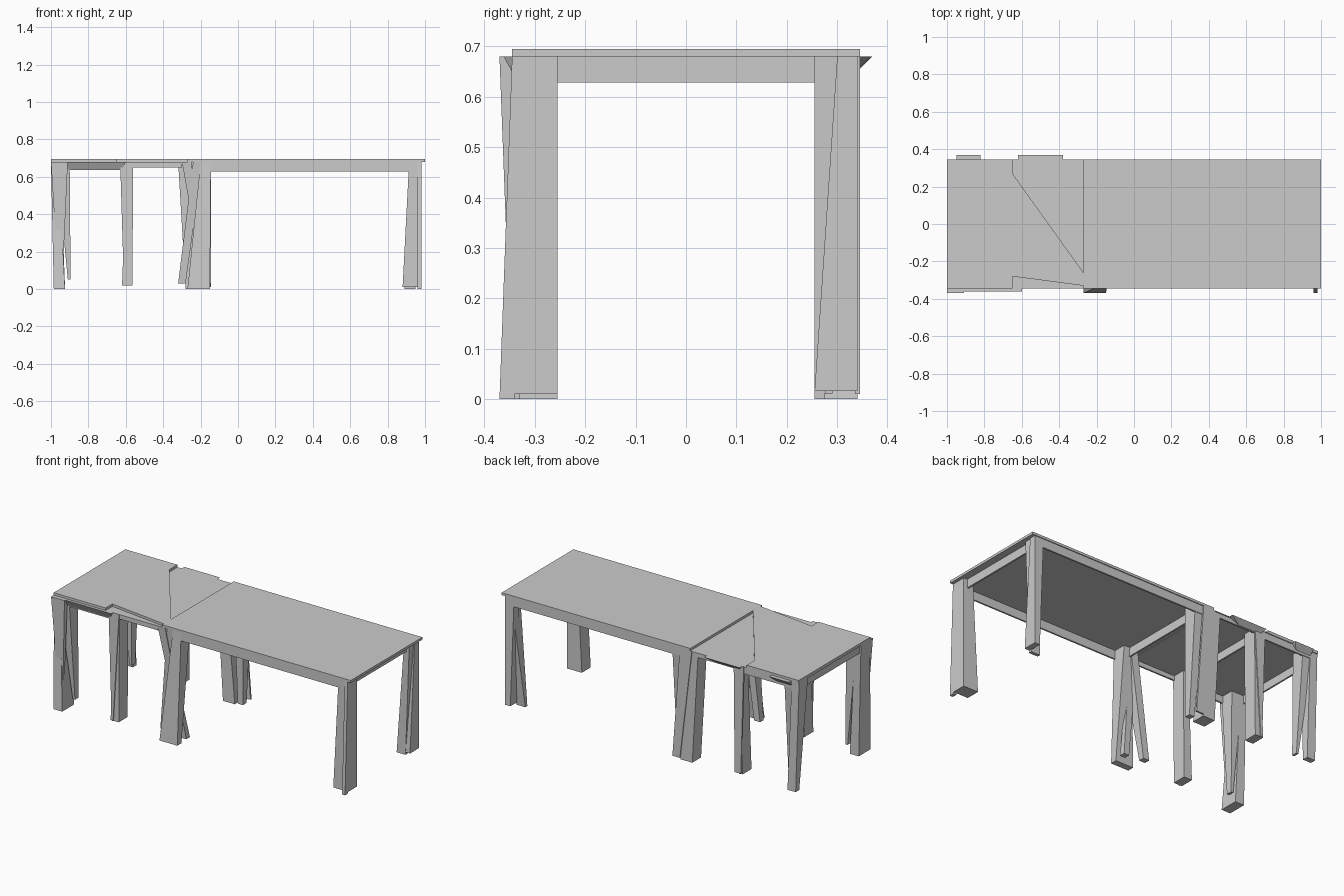
import bpy, bmesh

cube = bpy.data.objects.get("Cube")
if cube:
    bpy.data.objects.remove(cube, do_unlink=True)

grey = bpy.data.materials.new("plain_grey")
grey.use_nodes = True
colour = (0.6, 0.6, 0.6, 1)
grey.diffuse_color = colour
grey.node_tree.nodes["Principled BSDF"].inputs["Base Color"].default_value = colour

TOP, RIM, APRON = 0.695, 0.68, 0.628
HALF = 0.345
SEAM = -0.27


def finish(name, bm):
    bmesh.ops.recalc_face_normals(bm, faces=bm.faces)
    mesh = bpy.data.meshes.new(name)
    bm.to_mesh(mesh)
    bm.free()
    mesh.materials.append(grey)
    obj = bpy.data.objects.new(name, mesh)
    bpy.context.collection.objects.link(obj)


def loft(bm, low, high, z0, z1):
    """Join a low and a high rectangle, each given as (x range, y range)."""
    rings = []
    for ((xa, xb), (ya, yb)), z in ((low, z0), (high, z1)):
        corners = ((xa, ya), (xb, ya), (xb, yb), (xa, yb))
        rings.append([bm.verts.new((x, y, z)) for x, y in corners])
    a, b = rings
    bm.faces.new(a)
    bm.faces.new(b)
    for i in range(4):
        j = (i + 1) % 4
        # Split the sides so tapered faces stay flat
        bm.faces.new((a[i], a[j], b[j]))
        bm.faces.new((a[i], b[j], b[i]))


def box(name, xs, ys, z0, z1):
    bm = bmesh.new()
    loft(bm, (xs, ys), (xs, ys), z0, z1)
    finish(name, bm)


def leg(name, side, splinters):
    """A leg of opposing tapered splinters; side is -1 front, 1 back."""
    bm = bmesh.new()
    flip = lambda r: tuple(sorted((side * r[0], side * r[1])))
    for low_x, low_y, high_x, high_y, z0 in splinters:
        loft(bm, (low_x, flip(low_y)), (high_x, flip(high_y)), z0, RIM)
    finish(name, bm)


# Table tops: a whole slab, and a shorter one with broken corners on a thin plate
box("long_top", (SEAM, 1), (-HALF, HALF), RIM, TOP)
box("short_top_plate", (-1, SEAM), (-HALF, HALF), RIM - 0.003, RIM)

bm = bmesh.new()
outline = ((-1, -HALF), (-0.65, -HALF), (-0.65, -0.28), (SEAM, -0.33),
           (SEAM, -0.26), (-0.65, 0.27), (-0.65, HALF), (-1, HALF))
base = bm.faces.new([bm.verts.new((x, y, RIM)) for x, y in outline])
raised = bmesh.ops.extrude_face_region(bm, geom=[base], use_keep_orig=True)["geom"]
for vert in (g for g in raised if isinstance(g, bmesh.types.BMVert)):
    vert.co.z = TOP
finish("short_top", bm)

# Aprons along the long sides and across the ends
for label, side in (("front", -1), ("back", 1)):
    ys = tuple(sorted((side * 0.33, side * 0.34)))
    box(label + "_long_apron", (-0.2, 0.94), ys, APRON, RIM)
    box(label + "_short_apron", (-0.97, -0.6), ys, 0.635, RIM)
    box(label + "_link_apron", (-0.6, -0.3), ys, 0.65, RIM)
for label, x in (("left_end", 0.95), ("long_inner", -0.19),
                 ("short_inner", -0.59), ("right_end", -0.985)):
    box(label + "_apron", (x - 0.005, x + 0.005), (-0.3, 0.3), APRON, RIM)

# Loose strips peeling away from the aprons
leg("front_short_strip", -1, [
    ((-0.98, -0.62), (0.335, 0.34), (-1, -0.6), (0.345, 0.362), 0.64)])
leg("back_link_strip", 1, [
    ((-0.6, -0.45), (0.335, 0.34), (-0.62, -0.38), (0.345, 0.37), 0.655)])
leg("back_short_strip", 1, [
    ((-0.95, -0.85), (0.335, 0.34), (-0.95, -0.82), (0.345, 0.37), 0.65)])

# Legs: an inner post and splinters, each tapering its own way
INNER, THIN, EDGE = (0.255, 0.34), (0.255, 0.29), (0.335, 0.345)
OUTER, FULL = (0.34, 0.37), (0.255, 0.37)
leg("front_right_end_leg", -1, [
    ((-0.985, -0.925), FULL, (-1, -0.96), INNER, 0),
    ((-0.91, -0.895), THIN, (-0.97, -0.9), INNER, 0.05),
    ((-0.96, -0.94), EDGE, (-1, -0.91), OUTER, 0.02)])
leg("back_right_end_leg", 1, [
    ((-0.98, -0.925), (0.31, 0.345), (-1, -0.95), INNER, 0.01),
    ((-0.91, -0.895), THIN, (-0.97, -0.9), INNER, 0.05)])
for label, side in (("front", -1), ("back", 1)):
    leg(label + "_short_inner_leg", side, [
        ((-0.62, -0.565), INNER, (-0.595, -0.56), INNER, 0.02),
        ((-0.61, -0.6), EDGE, (-0.63, -0.56), EDGE, 0.02)])
leg("front_long_inner_leg", -1, [
    ((-0.27, -0.15), (0.33, 0.37), (-0.2, -0.145), INNER, 0),
    ((-0.32, -0.28), THIN, (-0.24, -0.19), INNER, 0.03),
    ((-0.18, -0.145), THIN, (-0.3, -0.25), EDGE, 0.01)])
leg("back_long_inner_leg", 1, [
    ((-0.28, -0.2), INNER, (-0.32, -0.26), INNER, 0),
    ((-0.18, -0.145), THIN, (-0.21, -0.145), INNER, 0.01),
    ((-0.2, -0.15), EDGE, (-0.28, -0.2), EDGE, 0.01)])
leg("front_left_end_leg", -1, [
    ((0.88, 0.98), INNER, (0.915, 0.98), INNER, 0.01),
    ((0.96, 0.98), OUTER, (0.96, 0.98), EDGE, 0)])
leg("back_left_end_leg", 1, [
    ((0.945, 0.98), INNER, (0.92, 0.98), (0.3, 0.34), 0.016),
    ((0.89, 0.95), (0.255, 0.275), (0.94, 0.975), INNER, 0)])
